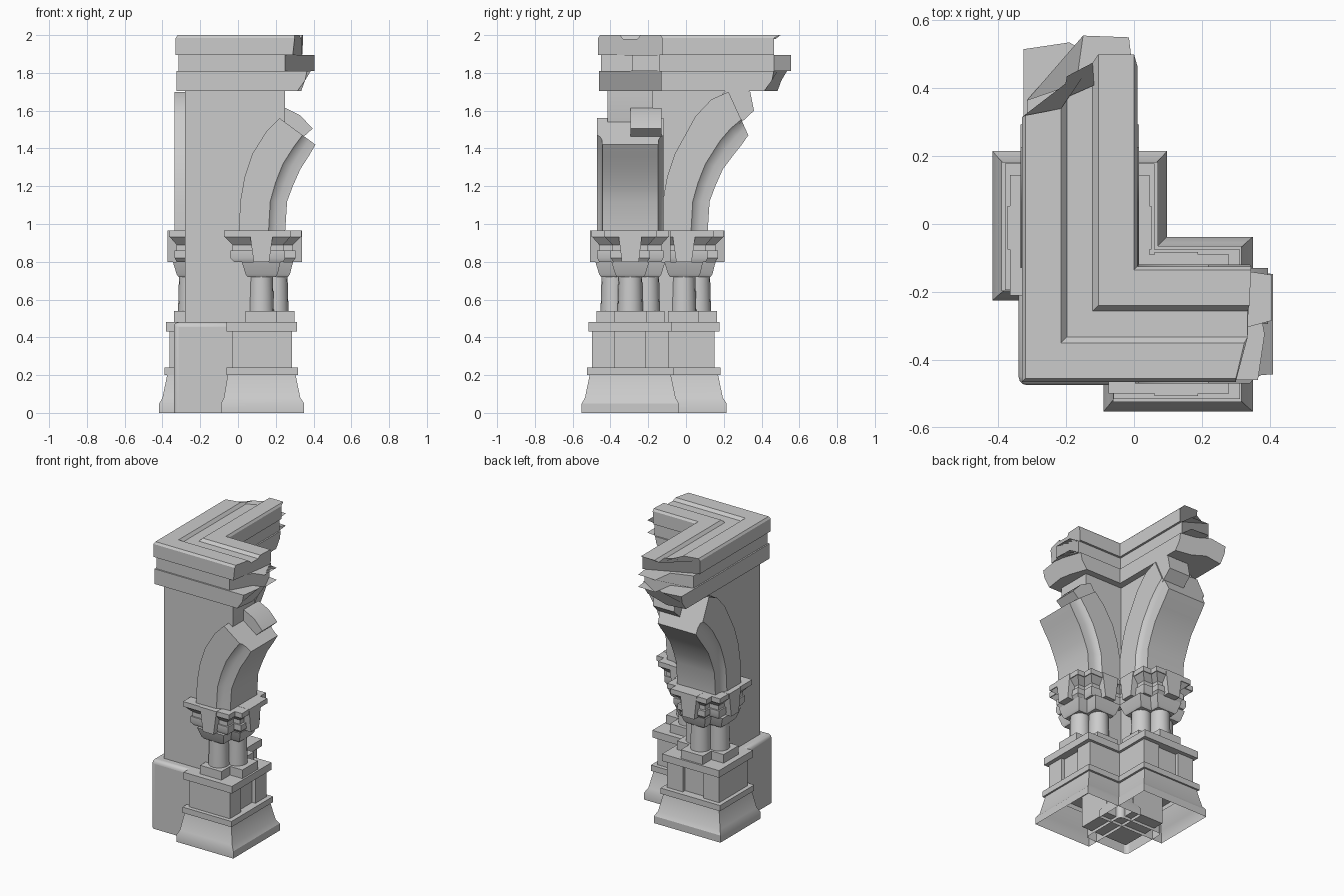
import bpy
import bmesh

cube = bpy.data.objects.get("Cube")
if cube:
    bpy.data.objects.remove(cube, do_unlink=True)

parts = []
ARMS = ("front", "side")


def place(arm, u, v, z):
    """u runs along an arm of the corner, v across it; the arms mirror on the diagonal."""
    return (u, v - 0.295, z) if arm == "front" else (v - 0.16, u - 0.135, z)


def finish(bm, name, arm):
    for vert in bm.verts:
        vert.co = place(arm, *vert.co)
    bmesh.ops.recalc_face_normals(bm, faces=bm.faces)
    mesh = bpy.data.meshes.new(arm + "_" + name)
    bm.to_mesh(mesh)
    bm.free()
    obj = bpy.data.objects.new(arm + "_" + name, mesh)
    bpy.context.collection.objects.link(obj)
    parts.append(obj)
    return obj


def loft(name, arm, rings, bottom=True, top=True):
    """Skin a list of equally long point rings."""
    bm = bmesh.new()
    loops = [[bm.verts.new(p) for p in ring] for ring in rings]
    for a, b in zip(loops, loops[1:]):
        for i in range(len(a)):
            j = (i + 1) % len(a)
            bm.faces.new((a[i], a[j], b[j], b[i]))
    if bottom:
        bm.faces.new(loops[0])
    if top:
        bm.faces.new(loops[-1])
    return finish(bm, name, arm)


def stack(name, arm, levels, bottom=True):
    """Rectangular moulding from levels of (z, u_start, u_end, v_start, v_end)."""
    rings = [[(a, c, z), (b, c, z), (b, d, z), (a, d, z)] for z, a, b, c, d in levels]
    return loft(name, arm, rings, bottom)


def slab(name, arm, outline, v0, v1):
    return loft(name, arm, [[(u, v, z) for u, z in outline] for v in (v0, v1)])


def column(name, arm, u, v):
    rings = []
    bm = bmesh.new()
    bmesh.ops.create_cone(bm, cap_ends=True, segments=16, radius1=0.068, radius2=0.062, depth=0.22)
    bmesh.ops.translate(bm, verts=bm.verts, vec=(u, v, 0.63))
    finish(bm, name, arm)


def cornice(name, arm, section):
    """Section points are (v, z, broken end); the start is mitred at the corner."""
    loft(name, arm, [[(v - 0.16, v, z) for v, z, e in section],
                     [(e, v, z) for v, z, e in section]])


# Stepped base and capital profiles
PEDESTAL = [(0, -.09, .35, .257), (.05, -.09, .35, .257), (.08, -.075, .33, .24),
            (.2, -.055, .305, .215), (.2, -.062, .317, .23), (.24, -.062, .317, .23)]
ABACUS = [(.80, -.02, .24, .165), (.82, -.04, .25, .175), (.86, -.04, .25, .175),
          (.86, -.03, .24, .165), (.89, -.03, .24, .165), (.93, -.07, .275, .2),
          (.93, -.075, .28, .205), (.965, -.075, .28, .205)]
ABACUS_END = [(.80, .29, .09), (.82, .305, .105), (.86, .305, .105), (.86, .29, .095),
              (.89, .29, .095), (.93, .33, .135), (.93, .335, .14), (.965, .335, .14)]

# Arch section (share from outer to inner curve, v) and stations (outer, inner)
HALF = [(0, -.175), (.64, -.175), (.7, -.16), (.82, -.15), (1, -.148)]
SECTION = HALF + [(t, -v) for t, v in reversed(HALF)]
SPRING = [((.005, .965), (.25, .965)), ((.012, 1.12), (.26, 1.12)),
          ((.035, 1.25), (.29, 1.2)), ((.075, 1.37), (.33, 1.29))]
ARCH = {
    "front": SPRING + [((.15, 1.49), (.375, 1.36)), ((.22, 1.56), (.41, 1.42))],
    "side": SPRING + [((.185, 1.57), (.39, 1.37)), ((.27, 1.66), (.43, 1.42)),
                      ((.36, 1.7), (.465, 1.47))],
}
CHUNK = {
    "front": [(.18, 1.51), (.25, 1.615), (.33, 1.575), (.395, 1.505), (.3, 1.42)],
    "side": [(.3, 1.66), (.36, 1.72), (.42, 1.725), (.475, 1.7), (.495, 1.6), (.42, 1.53)],
}
WALL_END = {"front": [(.25, 1.55), (.25, 1.72)], "side": [(.34, 1.66), (.38, 1.72)]}

# Broken ends of the cornice layers, from the outer to the inner side
TOP_V = [(-.17, 1.895), (-.17, 1.985), (-.16, 2), (-.055, 2), (-.038, 1.98),
         (.038, 1.98), (.055, 2), (.16, 2), (.17, 1.985), (.17, 1.895)]
TOP_END = {"front": [.29, .3, .3, .325, .335, .335, .34, .345, .345, .34],
           "side": [.45, .45, .455, .475, .57, .61, .635, .635, .6, .6]}
MID_V = (-.155, -.01, .01, .145, .155)
MID_END = {"front": (.25, .33, .405, .405, .34), "side": (.5, .55, .69, .685, .6)}
LOW_V = (-.165, -.03, .05, .165)
LOW_END = {"front": (.365, .385, .37, .33), "side": (.65, .67, .62, .6)}

for arm in ARMS:
    # Pedestal: flared plinth, body with a recessed end panel, cap plate
    stack("plinth", arm, [(z, a, b, -h, h) for z, a, b, h in PEDESTAL], bottom=False)
    stack("pedestal_core", arm, [(z, -.02, .26, -.1, .1) for z in (.24, .43)])
    for side, s in (("outer", -1), ("inner", 1)):
        stack("pedestal_pier_" + side, arm,
              [(z, -.03, .285, *sorted((s * .08, s * .202))) for z in (.24, .43)])
    stack("pedestal_cap", arm, [(z, -.06, .313, -.22, .22) for z in (.43, .48)])

    # Three columns with foot plates and flared necks
    for label, u, v in (("outer", .122, -.385), ("inner", .122, .09 - .0), ("end", .2, 0)):
        v = .09 if label == "inner" else (-.09 if label == "outer" else 0)
        column("column_" + label, arm, u, v)
    stack("foot_cross", arm, [(z, .04, .205, -.18, .18) for z in (.48, .54)])
    stack("foot_end", arm, [(z, .06, .3, -.085, .085) for z in (.48, .54)])
    stack("neck_cross", arm, [(.72, .05, .2, -.155, .155), (.735, .04, .21, -.165, .165),
                              (.80, .02, .225, -.185, .185)])
    stack("neck_end", arm, [(.72, .06, .265, -.07, .07), (.735, .06, .275, -.08, .08),
                            (.80, .06, .292, -.1, .1)])

    # Stepped capital with a tapered key block on each face
    stack("capital", arm, [(z, a, b, -h, h) for z, a, b, h in ABACUS])
    stack("capital_end", arm, [(z, 0, b, -h, h) for z, b, h in ABACUS_END])
    for side, s in (("outer", -1), ("inner", 1)):
        v0, v1 = sorted((s * .1, s * .212))
        stack("key_" + side, arm, [(.80, .083, .165, v0, v1), (.966, .06, .188, v0, v1)])
    stack("key_end", arm, [(.80, .2, .338, -.045, .045), (.966, .2, .338, -.065, .065)])

    # Broken arch springing from the capital
    rings = [[(o[0] + t * (i[0] - o[0]), v, o[1] + t * (i[1] - o[1])) for t, v in SECTION]
             for o, i in ARCH[arm]]
    loft("arch", arm, rings)
    slab("arch_fragment", arm, CHUNK[arm], 0.0, .165)

    # Wall following the middle of the arch
    start = -.28 if arm == "front" else -.04
    curve = [((o[0] + i[0]) / 2, (o[1] + i[1]) / 2) for o, i in SPRING]
    outline = [(start, .02), (.08, .02), (.08, .965)] + curve + WALL_END[arm] + [(start, 1.72)]
    slab("wall", arm, outline, -.12, .12)

    # Three cornice layers
    cornice("cornice_top", arm, [(v, z, e) for (v, z), e in zip(TOP_V, TOP_END[arm])])
    mid = list(zip(MID_V, MID_END[arm]))
    cornice("cornice_middle", arm, [(v, 1.895, e) for v, e in mid]
            + [(v, 1.81, e) for v, e in reversed(mid)])
    low = list(zip(LOW_V, LOW_END[arm]))
    cornice("cornice_lower", arm, [(v, 1.81, e) for v, e in low]
            + [(v, 1.76, e - .01) for v, e in low[-1:]]
            + [(v, 1.705, e - .05) for v, e in reversed(low)]
            + [(v, 1.76, e - .01) for v, e in low[:1]])

# Rounded block at the foot of the outer corner
block = stack("corner_block", "front", [(z, -.34, 0, -.18, .16) for z in (0, .48)], bottom=False)
bevel = block.modifiers.new("soft_edges", "BEVEL")
bevel.width = 0.025
bevel.segments = 3

bpy.ops.object.select_all(action="DESELECT")
for obj in parts:
    obj.select_set(True)
bpy.context.view_layer.objects.active = parts[0]
bpy.ops.object.shade_smooth_by_angle(angle=0.52)
